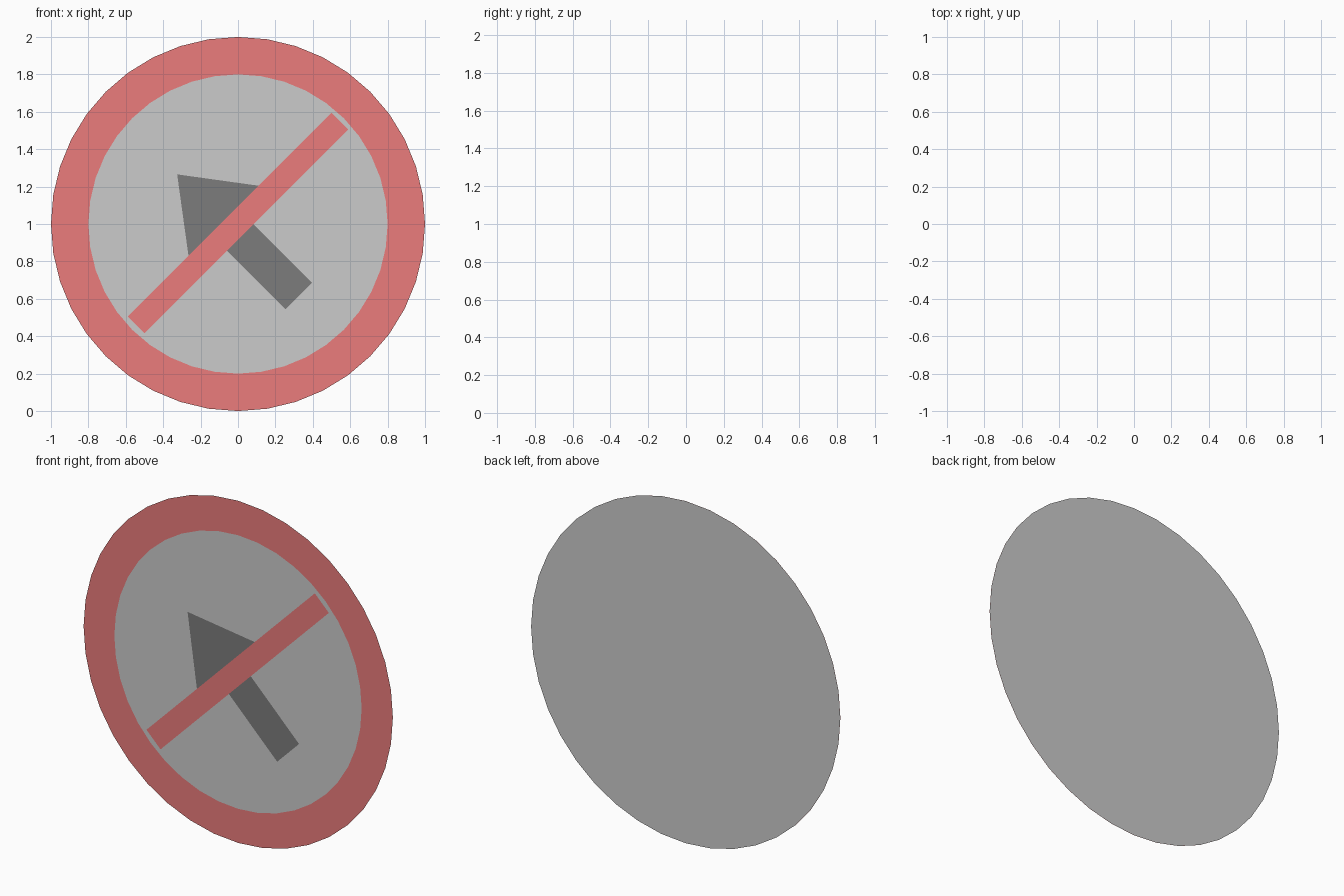
import bpy, math

if "Cube" in bpy.data.objects:
    bpy.data.objects.remove(bpy.data.objects["Cube"])

def material(name, rgb):
    m = bpy.data.materials.new(name)
    m.diffuse_color = (*rgb, 1)
    m.use_nodes = True
    m.node_tree.nodes["Principled BSDF"].inputs["Base Color"].default_value = m.diffuse_color
    return m

red = material("red", (0.83, 0.2, 0.2))
black = material("black", (0.2, 0.2, 0.2))

def flat_part(name, outline, y, mat=None, front=True):
    """Flat counter-clockwise outline (x, z), facing -y when front is True."""
    pts = outline if front else outline[::-1]
    me = bpy.data.meshes.new(name)
    me.from_pydata([(x, y, z) for x, z in pts], [], [list(range(len(pts)))])
    ob = bpy.data.objects.new(name, me)
    bpy.context.collection.objects.link(ob)
    if mat:
        me.materials.append(mat)
    return ob

def circle(r, n=40):
    return [(r * math.cos(2 * math.pi * i / n), 1 + r * math.sin(2 * math.pi * i / n))
            for i in range(n)]

def turned(points, centre_z, degrees):
    c, s = math.cos(math.radians(degrees)), math.sin(math.radians(degrees))
    return [(u * c - v * s, centre_z + u * s + v * c) for u, v in points]

# Stacked sign layers, back to front
flat_part("sign_back", circle(1.0), 0.003, front=False)
flat_part("red_border", circle(1.0), 0.0015, red)
flat_part("sign_face", circle(0.8), 0.0, None)

# Arrow pointing up and left
arrow = [(-0.46, -0.1), (0.03, -0.1), (0.03, -0.325), (0.46, 0),
         (0.03, 0.325), (0.03, 0.1), (-0.46, 0.1)]
# reorder so the outline runs counter-clockwise
flat_part("arrow", turned(arrow, 0.94, 135), -0.0015, black)

# Diagonal prohibition bar
bar = [(-0.77, -0.064), (0.77, -0.064), (0.77, 0.064), (-0.77, 0.064)]
flat_part("diagonal_bar", turned(bar, 1.005, 45), -0.003, red)
